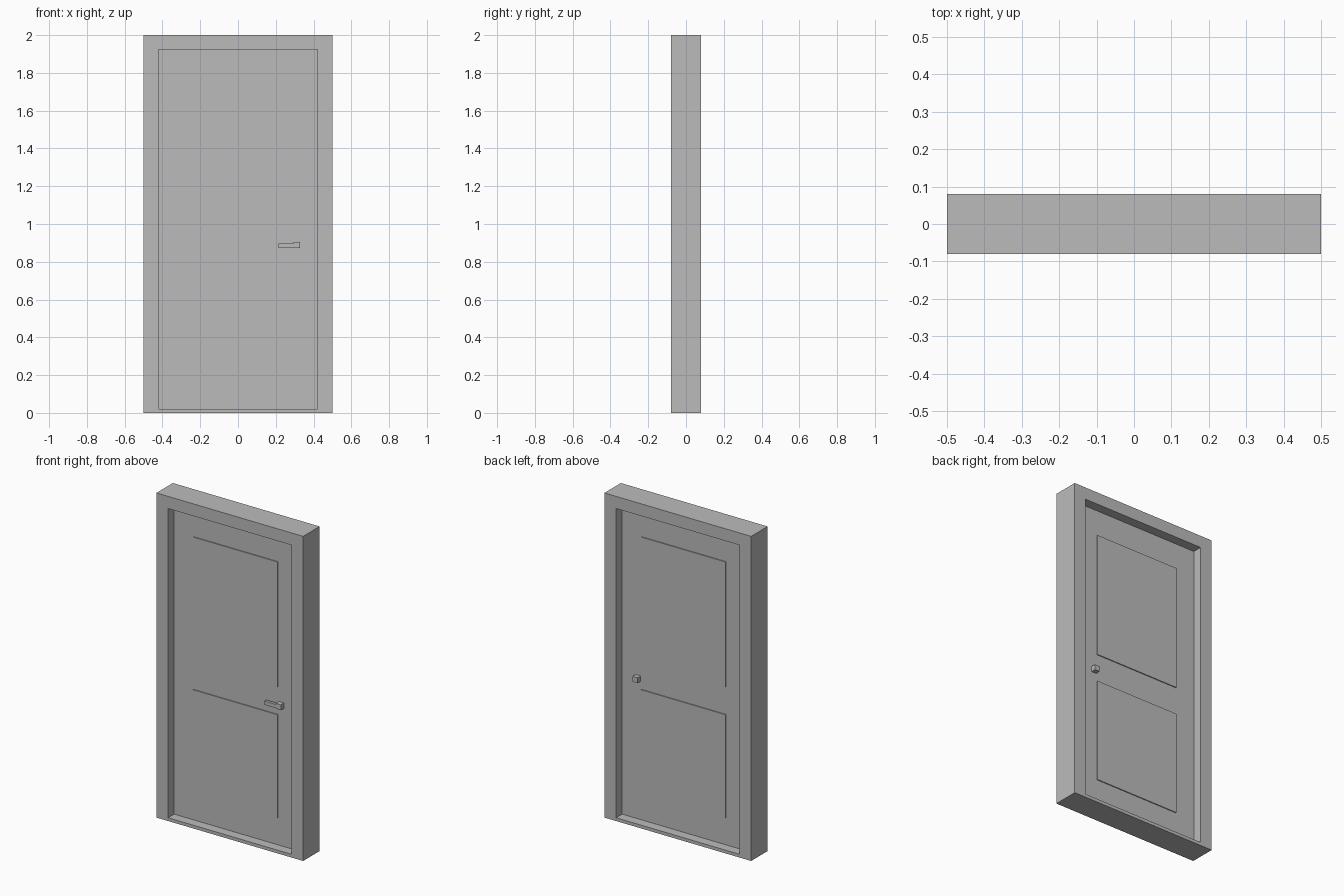
import bpy
import bmesh

default_cube = bpy.data.objects.get("Cube")
if default_cube:
    bpy.data.objects.remove(default_cube, do_unlink=True)

# Single plain grey used for every part
grey = bpy.data.materials.new("plain_grey")
grey.use_nodes = True
grey.diffuse_color = (0.5, 0.5, 0.5, 1)
grey.node_tree.nodes["Principled BSDF"].inputs["Base Color"].default_value = (0.5, 0.5, 0.5, 1)


def finish(name, bm):
    bmesh.ops.recalc_face_normals(bm, faces=bm.faces)
    mesh = bpy.data.meshes.new(name)
    bm.to_mesh(mesh)
    bm.free()
    mesh.materials.append(grey)
    obj = bpy.data.objects.new(name, mesh)
    bpy.context.collection.objects.link(obj)
    return obj


def box(name, x, y, z):
    """Box from (min, max) ranges along each axis."""
    bm = bmesh.new()
    bmesh.ops.create_cube(bm, size=1)
    for v in bm.verts:
        for i, (low, high) in enumerate((x, y, z)):
            v.co[i] = high if v.co[i] > 0 else low
    return finish(name, bm)


def rect_ring(bm, half_width, bottom, top, y):
    corners = ((-1, bottom), (1, bottom), (1, top), (-1, top))
    return [bm.verts.new((s * half_width, y, z)) for s, z in corners]


HALF_DEPTH = 0.08
OPENING = (0.42, 0.02, 1.925)
DOOR_HALF = 0.021

# Frame: mitred rectangular ring with a low threshold
bm = bmesh.new()
loops = [
    rect_ring(bm, 0.5, 0, 2, -HALF_DEPTH),
    rect_ring(bm, *OPENING, -HALF_DEPTH),
    rect_ring(bm, *OPENING, HALF_DEPTH),
    rect_ring(bm, 0.5, 0, 2, HALF_DEPTH),
]
for a, b in zip(loops, loops[1:] + loops[:1]):
    for i in range(4):
        j = (i + 1) % 4
        bm.faces.new((a[i], a[j], b[j], b[i]))
finish("door_frame", bm)

# Door leaf set midway through the frame
box("door_leaf", (-OPENING[0], OPENING[0]), (-DOOR_HALF, DOOR_HALF), OPENING[1:])

# Slightly raised panels on both faces
for side, sign in (("front", -1), ("back", 1)):
    for level, heights in (("upper", (0.995, 1.765)), ("lower", (0.187, 0.824))):
        depth = sorted((sign * (DOOR_HALF - 0.005), sign * (DOOR_HALF + 0.006)))
        box(f"{level}_panel_{side}", (-0.288, 0.288), depth, heights)

# Handle block through the leaf, with a lever on the front only
box("handle_block", (0.294, 0.328), (-0.051, 0.051), (0.872, 0.905))
box("handle_lever", (0.215, 0.3), (-0.049, -0.031), (0.874, 0.897))
